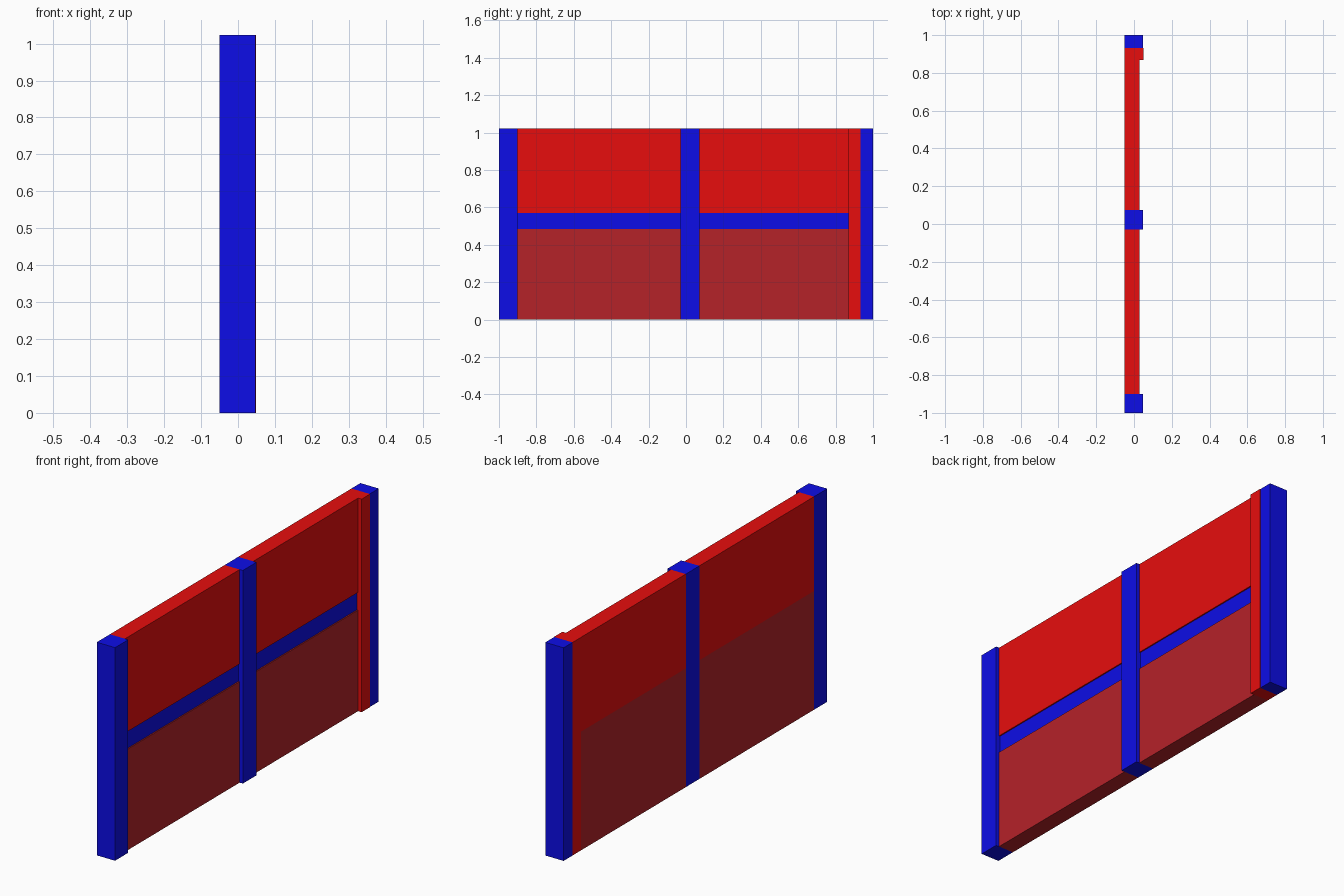
import bpy

if "Cube" in bpy.data.objects:
    bpy.data.objects.remove(bpy.data.objects["Cube"])


def material(name, rgb):
    m = bpy.data.materials.new(name)
    m.diffuse_color = (*rgb, 1)
    m.use_nodes = True
    m.node_tree.nodes["Principled BSDF"].inputs["Base Color"].default_value = m.diffuse_color
    return m


BLUE = material("blue_paint", (0.004, 0.004, 0.8))
RED = material("red_paint", (0.8, 0.004, 0.004))
DARK = material("dark_red_paint", (0.46, 0.016, 0.022))


def extrude_y(name, profile, y0, y1, mat):
    """Extrude an (x, z) profile along y."""
    n = len(profile)
    verts = [(x, y, z) for y in (y0, y1) for x, z in profile]
    faces = [tuple(range(n)), tuple(range(2 * n - 1, n - 1, -1))]
    faces += [(i, i + n, (i + 1) % n + n, (i + 1) % n) for i in range(n)]
    mesh = bpy.data.meshes.new(name)
    mesh.from_pydata(verts, [], faces)
    mesh.materials.append(mat)
    obj = bpy.data.objects.new(name, mesh)
    bpy.context.collection.objects.link(obj)
    return obj


def box(name, x, y, z, mat):
    profile = [(x[0], z[0]), (x[1], z[0]), (x[1], z[1]), (x[0], z[1])]
    return extrude_y(name, profile, y[0], y[1], mat)


BACK, PANEL, POST, TOP = -0.05, 0.03, 0.047, 1.023
RAIL_FACE, RAIL_LOW, RAIL_TOP = 0.024, 0.485, 0.57

# Upright posts
for name, y in (("left_post", (-1.0, -0.9)),
                ("middle_post", (-0.03, 0.073)),
                ("right_post", (0.932, 1.0))):
    box(name, (BACK, POST), y, (0, TOP), BLUE)

# Full-height trim beside the right post
box("end_trim", (BACK, 0.049), (0.868, 0.932), (0, TOP), RED)

# Upper boards, butted together in each bay
for bay, seams in (("left", (-0.9, -0.785, -0.37, -0.03)),
                   ("right", (0.073, 0.38, 0.81, 0.868))):
    for i, span in enumerate(zip(seams, seams[1:])):
        box(f"{bay}_upper_board_{i + 1}", (BACK, PANEL), span, (RAIL_TOP, TOP), RED)

# Lower panels, rebated at the top front to hold the cross rails
rebate = [(BACK, 0), (PANEL, 0), (PANEL, RAIL_LOW), (0, RAIL_LOW),
          (0, RAIL_TOP), (BACK, RAIL_TOP)]
for bay, y in (("left", (-0.9, -0.03)), ("right", (0.073, 0.868))):
    extrude_y(f"{bay}_lower_panel", rebate, *y, DARK)
    box(f"{bay}_cross_rail", (0, RAIL_FACE), y, (RAIL_LOW, RAIL_TOP), BLUE)
